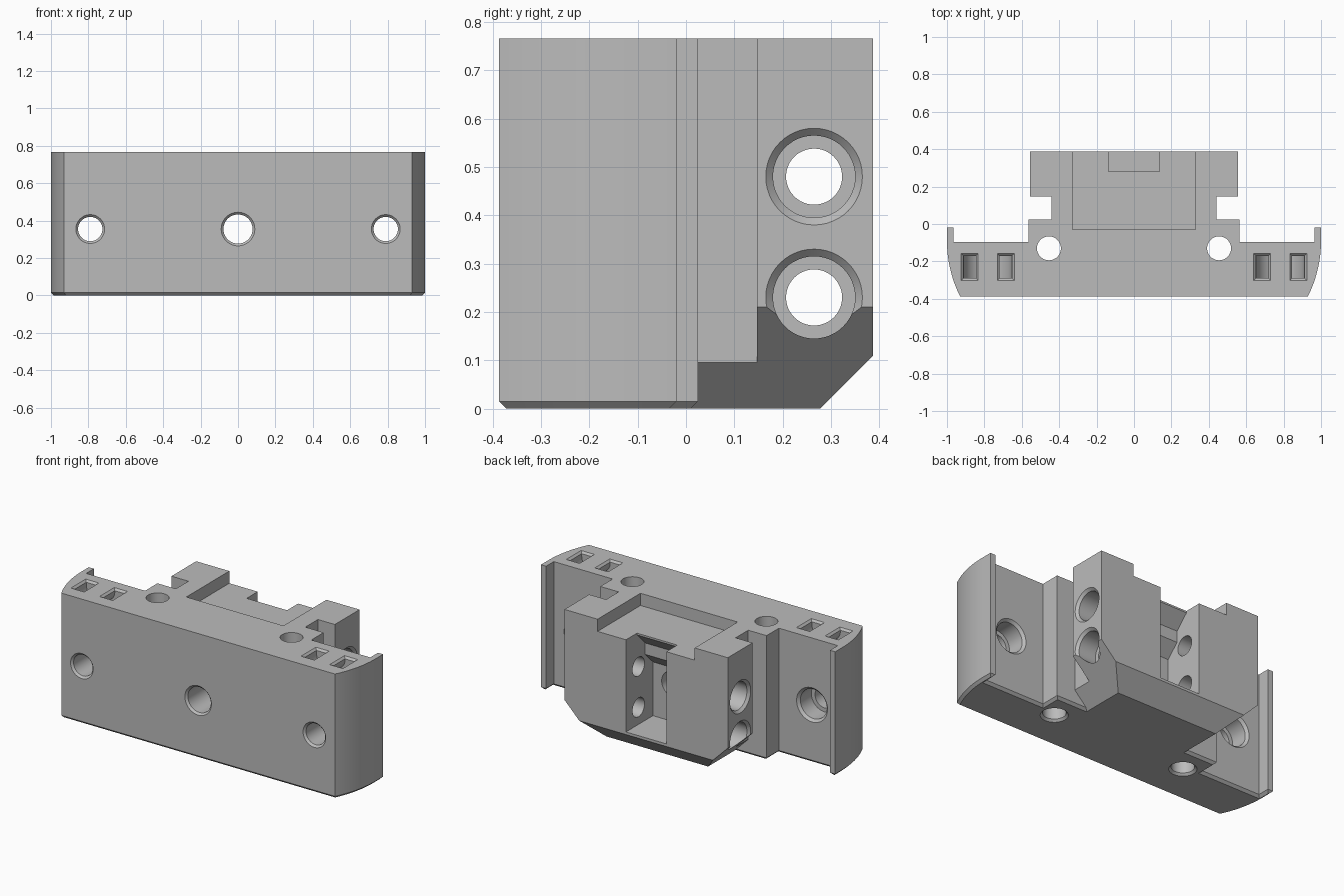
import bpy, bmesh, math
from mathutils import Vector, Matrix

if "Cube" in bpy.data.objects:
    bpy.data.objects.remove(bpy.data.objects["Cube"], do_unlink=True)

H = 0.766          # overall height
FRONT, BACK = -0.387, 0.387

grey = bpy.data.materials.new("matte_grey")
grey.use_nodes = True
grey.diffuse_color = (0.5, 0.5, 0.5, 1)
grey.node_tree.nodes["Principled BSDF"].inputs["Base Color"].default_value = (0.5, 0.5, 0.5, 1)


def finish(name, bm):
    bmesh.ops.recalc_face_normals(bm, faces=bm.faces)
    mesh = bpy.data.meshes.new(name)
    bm.to_mesh(mesh)
    bm.free()
    mesh.materials.append(grey)
    obj = bpy.data.objects.new(name, mesh)
    bpy.context.collection.objects.link(obj)
    return obj


def loft(rings):
    """Closed solid through rings of equal point count."""
    bm = bmesh.new()
    loops = [[bm.verts.new(p) for p in ring] for ring in rings]
    n = len(loops[0])
    for a, b in zip(loops, loops[1:]):
        for i in range(n):
            bm.faces.new((a[i], a[(i + 1) % n], b[(i + 1) % n], b[i]))
    bm.faces.new(loops[0][::-1])
    bm.faces.new(loops[-1])
    bmesh.ops.recalc_face_normals(bm, faces=bm.faces)
    return bm


def prism(pts, axis, lo, hi):
    """Extrude a 2D outline along one axis."""
    def place(p, d):
        q = list(p)
        q.insert("xyz".index(axis), d)
        return q
    return loft([[place(p, d) for p in pts] for d in (lo, hi)])


def mirrored(half):
    return half + [(-x, y) for x, y in reversed(half)]


def rect(x0, x1, y0, y1):
    return [(x0, y0), (x1, y0), (x1, y1), (x0, y1)]


def boolean(target, cutter, op="DIFFERENCE"):
    mod = target.modifiers.new("cut", "BOOLEAN")
    mod.operation, mod.solver, mod.object = op, "EXACT", cutter
    bpy.context.view_layer.objects.active = target
    bpy.ops.object.modifier_apply(modifier=mod.name)
    bpy.data.objects.remove(cutter, do_unlink=True)


def bore(target, origin, direction, profile, sides=48):
    """Cut a round stepped hole; profile is (radius, depth) along direction."""
    rot = Vector(direction).to_track_quat("Z", "Y").to_matrix().to_4x4()
    m = Matrix.Translation(origin) @ rot
    angles = [math.tau * i / sides for i in range(sides)]
    rings = [[m @ Vector((r * math.cos(a), r * math.sin(a), d)) for a in angles]
             for r, d in profile]
    boolean(target, finish("bore_cutter", loft(rings)))


# Front plate with rounded ends, rear lips and a chamfered bottom rim
R = 0.665
sweep = math.asin(0.297 / R)
arc = [(1 - R + R * math.cos(sweep * (1 - i / 16)), -0.09 - R * math.sin(sweep * (1 - i / 16)))
       for i in range(17)]
half = arc + [(1, -0.02), (0.965, -0.02), (0.965, -0.095), (0.565, -0.095), (0.565, 0.025)]
bm = prism(mirrored(half), "z", 0, H)
rim = [e for e in bm.edges if all(v.co.z < 0.001 for v in e.verts)]
bmesh.ops.bevel(bm, geom=rim, offset=0.015, segments=1, affect="EDGES")
body = finish("mount_body", bm)

# Rear block on a narrow neck, its lower sides and back sloped
half = [(0.44, -0.05), (0.44, 0.147), (0.555, 0.147), (0.555, BACK)]
bm = prism(mirrored(half), "z", 0, H)
for co, no in (((0.345, 0, 0), (1, 0, -1)), ((-0.345, 0, 0), (-1, 0, -1)),
               ((0, 0.278, 0), (0, 1, -1))):
    cut = bmesh.ops.bisect_plane(bm, geom=bm.verts[:] + bm.edges[:] + bm.faces[:],
                                 dist=1e-5, plane_co=co, plane_no=no, clear_outer=True)
    edges = [g for g in cut["geom_cut"] if isinstance(g, bmesh.types.BMEdge)]
    bmesh.ops.contextual_create(bm, geom=edges)
boolean(body, finish("rear_block", bm), "UNION")

# Shallow recess in the top of the rear block
boolean(body, finish("recess_cutter", prism(rect(-0.33, 0.33, -0.03, 0.5), "z", H - 0.075, 1)))

# Rear notch with a stepped, sloped ceiling
notch = [(0.125, 0.125), (0.5, 0.125), (0.5, 0.9), (0.28, 0.9), (0.28, 0.68),
         (0.2, 0.6), (0.2, 0.53), (0.125, 0.455)]
boolean(body, finish("notch_cutter", prism(notch, "x", -0.137, 0.137)))

# Central hole, chamfered at the front
bore(body, (0, FRONT, 0.355), (0, 1, 0),
     [(0.102, -0.012), (0.078, 0.012), (0.078, 0.6)])

for s in (-1, 1):
    # Outer screw holes, wider at the back of the plate
    bore(body, (s * 0.79, FRONT, 0.355), (0, 1, 0),
         [(0.089, -0.012), (0.065, 0.012), (0.065, 0.17), (0.09, 0.17),
          (0.09, 0.277), (0.12, 0.307)])
    # Vertical holes, chamfered underneath
    bore(body, (s * 0.455, -0.13, 0), (0, 0, 1),
         [(0.089, -0.012), (0.064, 0.013), (0.064, 0.9)])
    # Side holes with sunk shoulders
    for z in (0.23, 0.48):
        bore(body, (s * 0.555, 0.265, z), (-s, 0, 0),
             [(0.116, -0.016), (0.085, 0.015), (0.085, 0.13), (0.058, 0.13), (0.058, 0.48)])
    # Curved strap channel joining each pair of top slots
    cx, zc = s * 0.782, H - 0.02
    turn = [math.pi * i / 24 for i in range(25)]
    outer = [(cx + 0.13 * math.cos(a), zc - 0.13 * math.sin(a)) for a in turn]
    inner = [(cx + 0.064 * math.cos(a), zc - 0.064 * math.sin(a)) for a in reversed(turn)]
    path = ([(cx + 0.13, 0.85)] + outer + [(cx - 0.13, 0.85), (cx - 0.064, 0.85)]
            + inner + [(cx + 0.064, 0.85)])
    boolean(body, finish("strap_cutter", prism(path, "y", -0.29, -0.17)))
    # Chamfered slot mouths
    for side in (-1, 1):
        mx = cx + side * 0.097
        mouth = [[(x, y, H + d) for x, y in
                  rect(mx - 0.045 - d, mx + 0.045 + d, -0.302 - d, -0.158 + d)]
                 for d in (-0.012, 0.012)]
        boolean(body, finish("mouth_cutter", loft(mouth)))

# Smooth the round surfaces, keep edges sharp
bpy.ops.object.select_all(action="DESELECT")
body.select_set(True)
bpy.context.view_layer.objects.active = body
bpy.ops.object.shade_smooth_by_angle(angle=math.radians(25))
